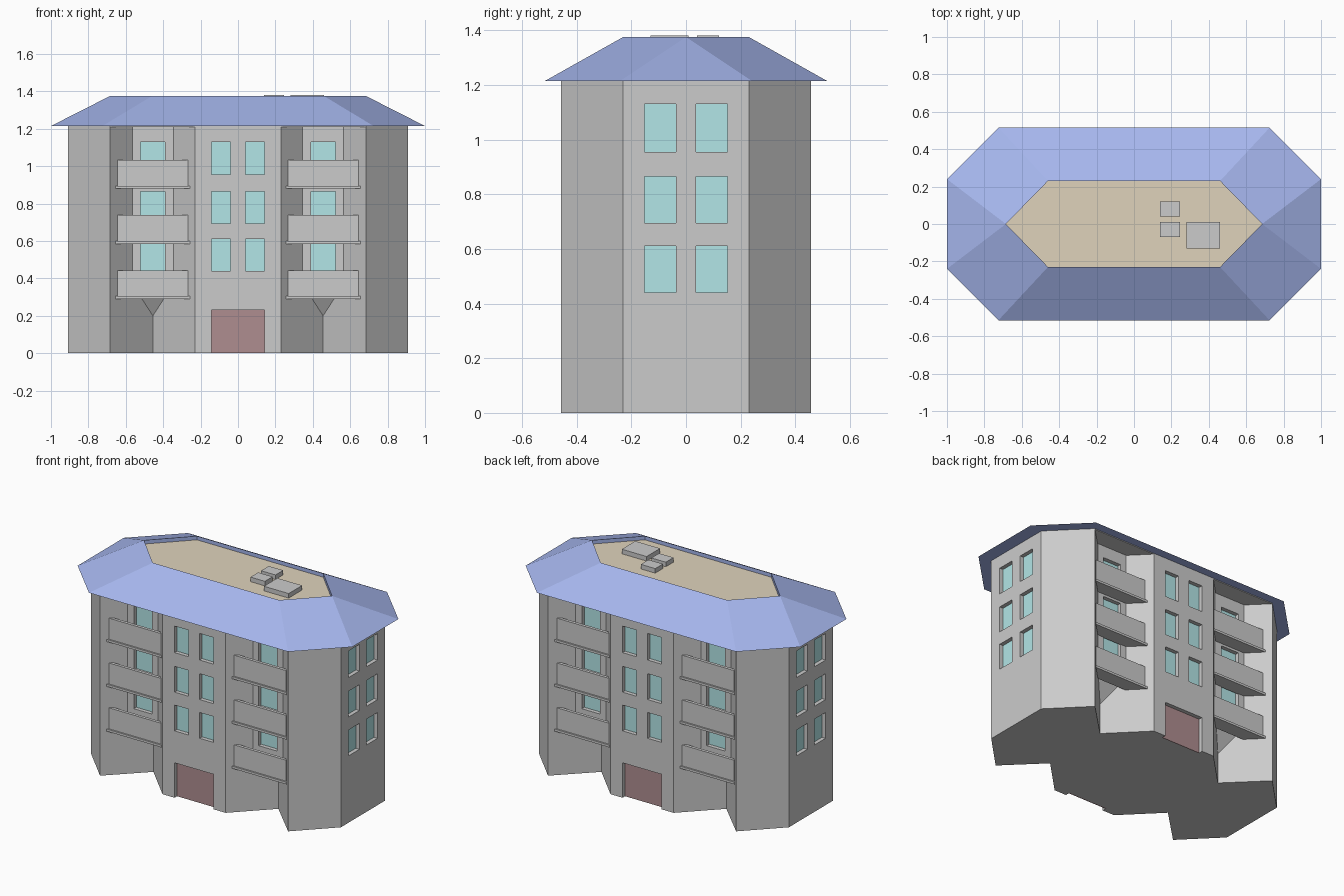
import bpy, bmesh

if "Cube" in bpy.data.objects:
    bpy.data.objects.remove(bpy.data.objects["Cube"])

def material(name, rgb):
    m = bpy.data.materials.new(name)
    m.diffuse_color = (*rgb, 1)
    m.use_nodes = True
    m.node_tree.nodes["Principled BSDF"].inputs["Base Color"].default_value = m.diffuse_color
    return m

BLUE = material("roof_blue", (0.38, 0.47, 0.85))
TAN = material("deck_tan", (0.74, 0.65, 0.50))
GLASS = material("window_glass", (0.45, 0.79, 0.80))
RED = material("door_red", (0.43, 0.27, 0.28))

def finish(name, bm, mat=None):
    bmesh.ops.recalc_face_normals(bm, faces=bm.faces)
    me = bpy.data.meshes.new(name)
    bm.to_mesh(me)
    bm.free()
    ob = bpy.data.objects.new(name, me)
    bpy.context.collection.objects.link(ob)
    if mat:
        me.materials.append(mat)
    return ob

def prism(bm, pts, z0, z1):
    lo = [bm.verts.new((x, y, z0)) for x, y in pts]
    hi = [bm.verts.new((x, y, z1)) for x, y in pts]
    bm.faces.new(lo)
    bm.faces.new(hi)
    n = len(pts)
    for i in range(n):
        j = (i + 1) % n
        bm.faces.new((lo[i], lo[j], hi[j], hi[i]))

def rect(x0, x1, y0, y1):
    return [(x0, y0), (x1, y0), (x1, y1), (x0, y1)]

def four(pts):
    return [[(sx * x, sy * y) for x, y in pts] for sx in (1, -1) for sy in (1, -1)]

EAVE = 1.215
FLOORS = ((0.44, 0.61), (0.695, 0.865), (0.955, 1.13))
CX = 0.455      # centre of each balcony notch

# Walls: long octagon with two V notches at front and back
quarter = [(0.91, -0.23), (0.685, -0.457), (CX, -0.23), (0.23, -0.457)]
front = quarter + [(-x, y) for x, y in reversed(quarter)]
bm = bmesh.new()
prism(bm, front + [(-x, -y) for x, y in front], 0, EAVE)
walls = finish("walls", bm)

# Flat bays filling the notches, tapering to a point below
bays = bmesh.new()
for sx in (1, -1):
    for sy in (1, -1):
        def v(dx, y, z):
            return bays.verts.new((sx * CX + dx, sy * y, z))
        a, b = v(0, 0.23, 0.2), v(0, 0.23, EAVE)
        l0, r0, l1, r1 = v(-0.11, 0.34, 0.37), v(0.11, 0.34, 0.37), v(-0.11, 0.34, EAVE), v(0.11, 0.34, EAVE)
        for f in ((a, l0, r0), (b, r1, l1), (l0, l1, r1, r0), (a, b, l1, l0), (a, r0, r1, b)):
            bays.faces.new(f)
bays = finish("balcony_bays", bays)

# Window and door recesses, with panes at the back of each
cut, glass, door = bmesh.new(), bmesh.new(), bmesh.new()
D = 0.03
for z0, z1 in FLOORS:
    for x0, x1, y in ((0.04, 0.142, 0.457), (CX - 0.066, CX + 0.066, 0.34)):
        for p in four(rect(x0, x1, y - D, y + 0.03)):
            prism(cut, p, z0, z1)
        for p in four(rect(x0, x1, y - D - 0.004, y - D + 0.004)):
            prism(glass, p, z0, z1)
    for p in four(rect(0.91 - D, 0.94, 0.037, 0.152)):
        prism(cut, p, z0, z1)
    for p in four(rect(0.906 - D, 0.914 - D, 0.037, 0.152)):
        prism(glass, p, z0, z1)
for s in (1, -1):
    prism(cut, rect(-0.142, 0.142, s * (0.457 - D), s * 0.5), -0.05, 0.23)
    prism(door, rect(-0.142, 0.142, s * (0.453 - D), s * (0.461 - D)), 0, 0.23)
finish("windows", glass, GLASS)
finish("entrance_doors", door, RED)
cutter = finish("recess_cutter", cut)
cutter.hide_render = True
for ob in (walls, bays):
    mod = ob.modifiers.new("recesses", "BOOLEAN")
    mod.operation = "DIFFERENCE"
    mod.solver = "EXACT"
    mod.object = cutter
    bpy.context.view_layer.objects.active = ob
    bpy.ops.object.modifier_apply(modifier=mod.name)
bpy.data.objects.remove(cutter)

# Balconies: slab plus thin parapet
slabs, parapets = bmesh.new(), bmesh.new()
for z in (0.29, 0.585, 0.88):
    for p in four([(CX - 0.2, 0.43), (CX + 0.2, 0.43), (CX + 0.105, 0.335), (CX - 0.105, 0.335)]):
        prism(slabs, p, z, z + 0.015)
    for p in four(rect(CX - 0.19, CX + 0.19, 0.40, 0.42)):
        prism(parapets, p, z + 0.015, z + 0.153)
finish("balcony_slabs", slabs)
finish("balcony_parapets", parapets)

# Grey ceilings over the notches
bm = bmesh.new()
for p in four([(0.23, 0.457), (0.685, 0.457), (CX, 0.23)]):
    prism(bm, p, EAVE - 0.006, EAVE - 0.001)
finish("notch_ceilings", bm)

# Hipped roof: octagonal eaves rising to a hexagonal rim around a sunken deck
TOP, DECK = 1.375, 1.35
bm = bmesh.new()
eave_pts = [(1, -0.24), (1, 0.24), (0.725, 0.515), (-0.725, 0.515),
            (-1, 0.24), (-1, -0.24), (-0.725, -0.515), (0.725, -0.515)]
hex_pts = [(0.685, 0), (0.46, 0.23), (-0.46, 0.23), (-0.685, 0), (-0.46, -0.23), (0.46, -0.23)]
e = [bm.verts.new((x, y, EAVE)) for x, y in eave_pts]
h = [bm.verts.new((x, y, TOP)) for x, y in hex_pts]
d = [bm.verts.new((x, y, DECK)) for x, y in hex_pts]
bm.faces.new(e)
bm.faces.new((e[0], e[1], h[0]))
bm.faces.new((e[4], e[5], h[3]))
for i, j, k in ((1, 0, 1), (2, 1, 2), (3, 2, 3), (5, 3, 4), (6, 4, 5), (7, 5, 0)):
    bm.faces.new((e[i], e[(i + 1) % 8], h[k], h[j]))
for i in range(6):
    j = (i + 1) % 6
    bm.faces.new((h[i], h[j], d[j], d[i]))
finish("roof", bm, BLUE)

bm = bmesh.new()
bm.faces.new([bm.verts.new((x, y, DECK)) for x, y in hex_pts])
deck = finish("roof_deck", bm, TAN)
if deck.data.polygons[0].normal.z < 0:
    deck.data.flip_normals()

# Roof vents
bm = bmesh.new()
for r in ((0.28, 0.46, -0.13, 0.01), (0.14, 0.245, -0.07, 0.01), (0.14, 0.245, 0.04, 0.12)):
    prism(bm, rect(*r), DECK, 1.38)
finish("roof_vents", bm)
